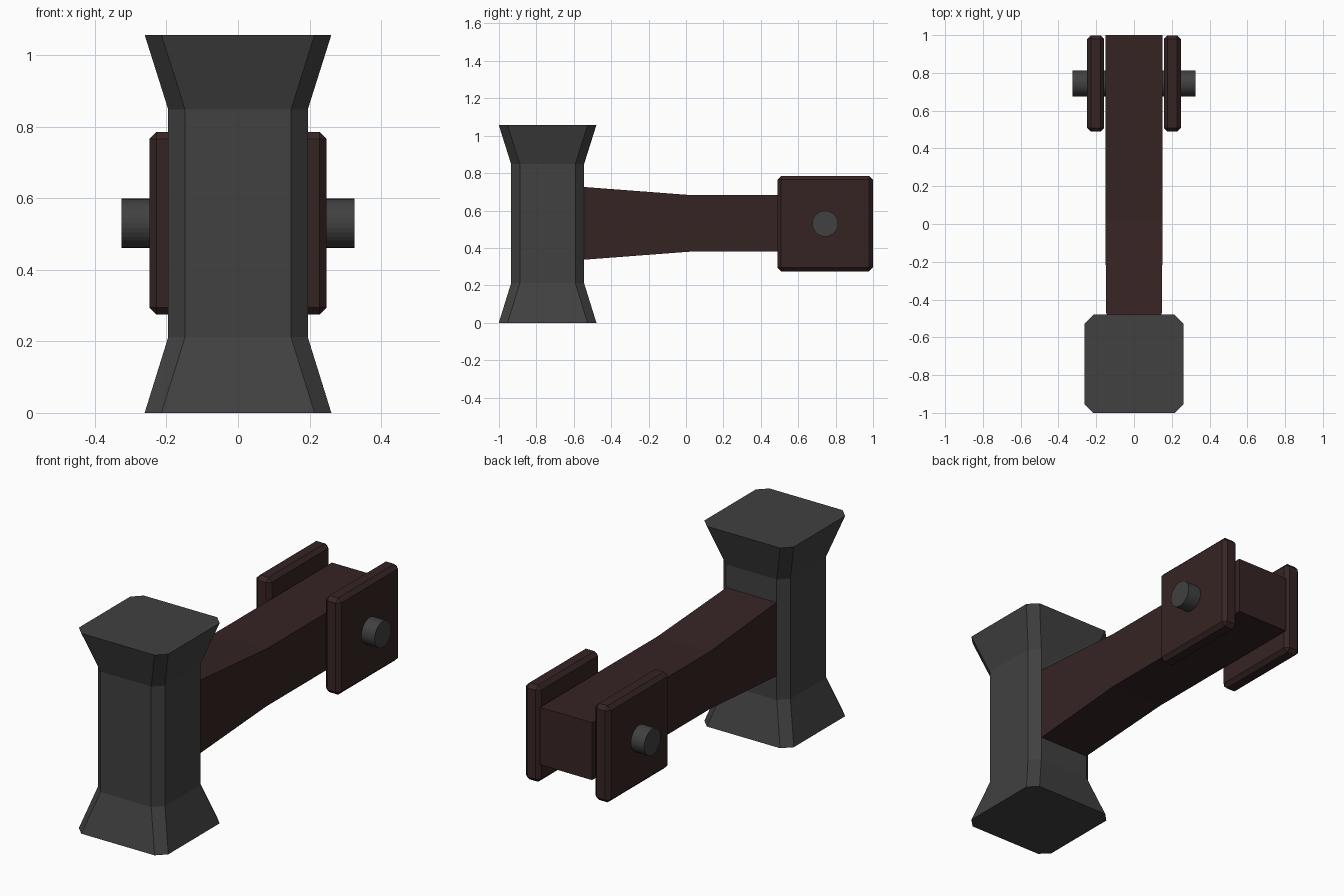
import bpy, bmesh, math
from mathutils import Matrix, Vector

if "Cube" in bpy.data.objects:
    bpy.data.objects.remove(bpy.data.objects["Cube"])


def material(name, color):
    m = bpy.data.materials.new(name)
    m.diffuse_color = (*color, 1)
    m.use_nodes = True
    m.node_tree.nodes["Principled BSDF"].inputs["Base Color"].default_value = m.diffuse_color
    return m


IRON = material("dark iron", (0.052, 0.052, 0.052))
WOOD = material("dark brown wood", (0.037, 0.0175, 0.0175))


def finish(bm, name, mat):
    bmesh.ops.recalc_face_normals(bm, faces=bm.faces)
    mesh = bpy.data.meshes.new(name)
    bm.to_mesh(mesh)
    bm.free()
    mesh.materials.append(mat)
    obj = bpy.data.objects.new(name, mesh)
    bpy.context.collection.objects.link(obj)
    return obj


def loft(name, rings, mat):
    """Skin a list of equal-length point rings and cap both ends."""
    bm = bmesh.new()
    loops = [[bm.verts.new(p) for p in ring] for ring in rings]
    n = len(loops[0])
    for a, b in zip(loops, loops[1:]):
        for i in range(n):
            j = (i + 1) % n
            bm.faces.new((a[i], a[j], b[j], b[i]))
    bm.faces.new(loops[0])
    bm.faces.new(loops[-1])
    return finish(bm, name, mat)


# Hammer head: square with cut corners, flared at both striking ends
def head_ring(z, h, c=0.047, y=-0.74):
    k = h - c
    pts = [(h, -k), (h, k), (k, h), (-k, h), (-h, k), (-h, -k), (-k, -h), (k, -h)]
    return [(px, y + py, z) for px, py in pts]


loft("hammer_head", [head_ring(z, h) for z, h in
     ((0, 0.261), (0.212, 0.195), (0.848, 0.195), (1.057, 0.261))], IRON)


# Handle: widens towards the head
def handle_ring(y, w, low, high):
    return [(-w, y, low), (w, y, low), (w, y, high), (-w, y, high)]


loft("handle", [handle_ring(*r) for r in
     ((-0.56, 0.146, 0.336, 0.727), (0.02, 0.152, 0.38, 0.683),
      (1.0, 0.152, 0.38, 0.683))], WOOD)

# Chamfered side plates at the pivot end
for side, label in ((-1, "left"), (1, "right")):
    bm = bmesh.new()
    bmesh.ops.create_cube(bm, size=1, matrix=Matrix.Translation((side * 0.203, 0.744, 0.53))
                          @ Matrix.Diagonal((0.09, 0.51, 0.51, 1)))
    bmesh.ops.bevel(bm, geom=bm.edges[:], offset=0.02, segments=1, affect='EDGES')
    finish(bm, label + "_side_plate", WOOD)

# Pivot pin through both plates and the handle
bm = bmesh.new()
bmesh.ops.create_cone(bm, cap_ends=True, segments=32, radius1=0.069, radius2=0.069, depth=0.65,
                      matrix=Matrix.Translation((0, 0.744, 0.53)) @ Matrix.Rotation(math.pi / 2, 4, 'Y'))
finish(bm, "pivot_pin", IRON)
